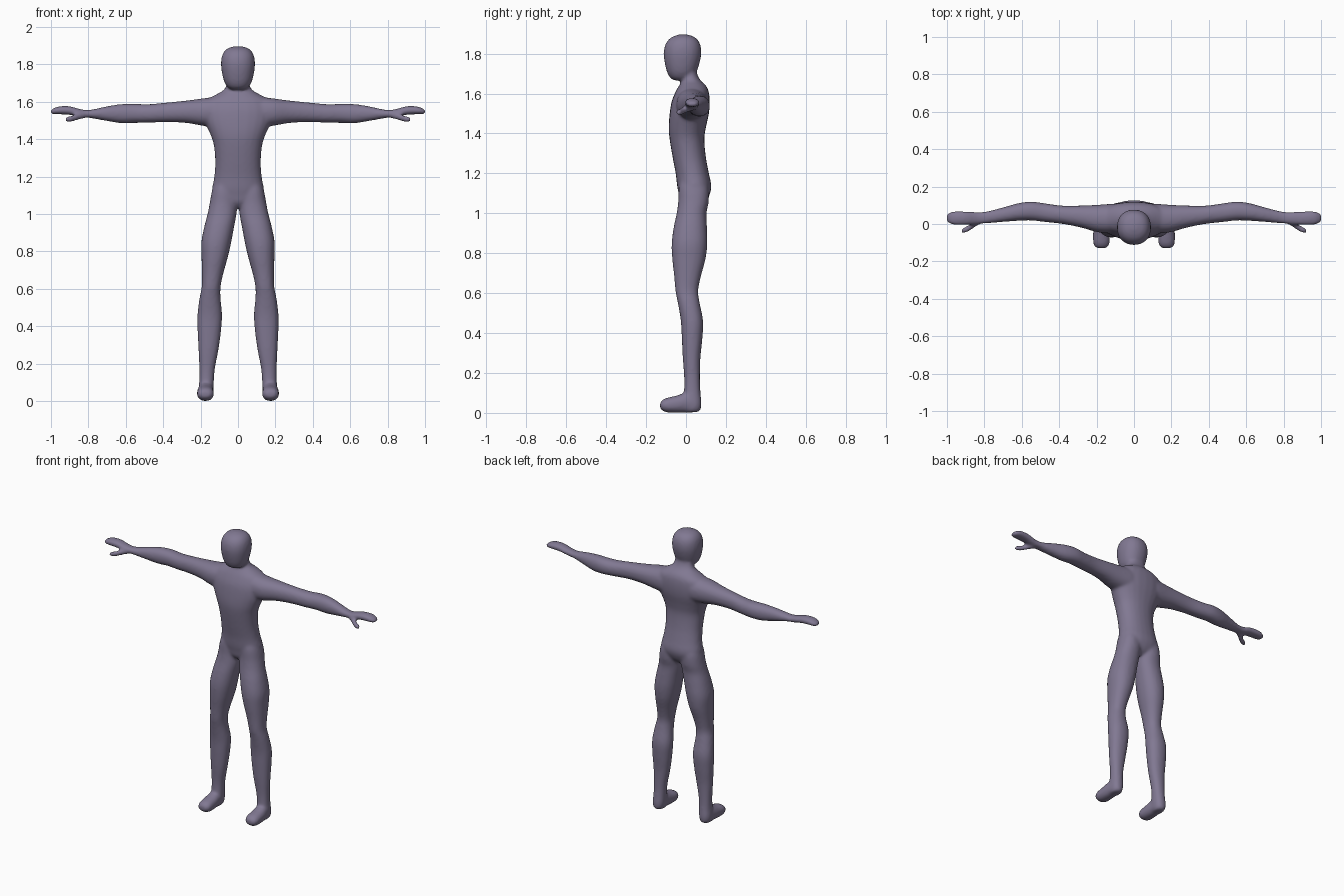
import bpy, bmesh, math

bm = bmesh.new()
SIDES, STEPS = 24, 4


def spline(p0, p1, p2, p3, t):
    return tuple(0.5 * (2 * b + (c - a) * t + (2 * a - 5 * b + 4 * c - d) * t * t
                        + (3 * b - a - 3 * c + d) * t ** 3)
                 for a, b, c, d in zip(p0, p1, p2, p3))


def loft(rings, place, power=2.2, sign=1):
    """Rings are (position, u_min, u_max, v_min, v_max); place maps (pos, u, v) to xyz."""
    fine = []
    n = len(rings)
    for i in range(n - 1):
        ctrl = [rings[min(max(k, 0), n - 1)] for k in (i - 1, i, i + 1, i + 2)]
        fine += [spline(*ctrl, s / STEPS) for s in range(STEPS)]
    fine.append(rings[-1])
    loops = []
    for pos, u0, u1, v0, v1 in fine:
        loop = []
        for k in range(SIDES):
            a = 2 * math.pi * k / SIDES
            c, s = math.cos(a), math.sin(a)
            u = (u0 + u1) / 2 + (u1 - u0) / 2 * math.copysign(abs(c) ** (2 / power), c)
            v = (v0 + v1) / 2 + (v1 - v0) / 2 * math.copysign(abs(s) ** (2 / power), s)
            x, y, z = place(pos, u, v)
            loop.append(bm.verts.new((x * sign, y, z)))
        loops.append(loop)
    for a, b in zip(loops, loops[1:]):
        for k in range(SIDES):
            j = (k + 1) % SIDES
            bm.faces.new((a[k], a[j], b[j], b[k]))
    bm.faces.new(loops[0][::-1])
    bm.faces.new(loops[-1])


along_z = lambda p, u, v: (u, v, p)
along_x = lambda p, u, v: (p, u, v)
along_y = lambda p, u, v: (u, p, v)

# Torso and neck: z, half width, front y, back y
torso = [(1.035, .06, -.005, .07), (1.06, .115, -.028, .10), (1.10, .136, -.037, .121),
         (1.14, .138, -.045, .127), (1.20, .127, -.052, .115),
         (1.28, .122, -.067, .10), (1.37, .130, -.082, .092), (1.43, .150, -.087, .10),
         (1.50, .180, -.082, .115), (1.56, .185, -.072, .119), (1.61, .165, -.052, .114),
         (1.64, .115, -.035, .10), (1.665, .075, -.02, .074), (1.70, .06, -.015, .056),
         (1.76, .05, -.01, .05)]
loft([(z, -w, w, f, b) for z, w, f, b in torso], along_z)

# Head: z, half width, front y, back y
head = [(1.666, .035, -.06, .0), (1.68, .057, -.08, .03), (1.71, .075, -.096, .053),
        (1.76, .087, -.108, .07), (1.805, .091, -.112, .077), (1.845, .086, -.104, .072),
        (1.873, .071, -.085, .056), (1.889, .048, -.058, .031), (1.897, .015, -.03, .0)]
loft([(z, -w, w, f, b) for z, w, f, b in head], along_z, 2.2)

# Arm and mitten hand: x, y range, z range
arm = [(.10, -.05, .11, 1.46, 1.63), (.19, -.045, .103, 1.472, 1.618),
       (.28, -.02, .099, 1.487, 1.606), (.38, 0, .098, 1.491, 1.596),
       (.48, .011, .111, 1.488, 1.587), (.55, .019, .120, 1.487, 1.589),
       (.62, .017, .111, 1.485, 1.588), (.70, .011, .089, 1.497, 1.576),
       (.79, .003, .067, 1.513, 1.557), (.84, -.002, .064, 1.518, 1.560),
       (.90, -.006, .067, 1.530, 1.576), (.96, -.005, .068, 1.533, 1.575),
       (.99, .004, .061, 1.533, 1.563), (1.002, .018, .046, 1.541, 1.555)]
# Thumb: x, centre y, centre z, radius
thumb = [(.80, .03, 1.535, .018), (.84, .008, 1.525, .018), (.88, -.02, 1.512, .017),
         (.91, -.034, 1.506, .015), (.925, -.038, 1.505, .009)]
# Leg: z, x range, y range
leg = [(1.20, .02, .112, -.02, .085), (1.13, .008, .138, -.036, .112),
       (1.06, .006, .151, -.039, .114), (1.0, .008, .163, -.047, .103),
       (.93, .021, .181, -.062, .105), (.85, .036, .196, -.072, .107),
       (.77, .054, .195, -.069, .098), (.68, .079, .193, -.059, .074),
       (.61, .093, .194, -.053, .061), (.55, .093, .206, -.041, .069),
       (.46, .085, .217, -.026, .086), (.37, .091, .216, -.021, .082),
       (.27, .105, .211, -.016, .072), (.17, .124, .207, -.009, .070),
       (.10, .129, .208, -.011, .073), (.05, .131, .212, -.02, .078),
       (.015, .138, .207, -.02, .073), (.003, .15, .195, -.01, .055)]
# Foot: y, x range, z range
foot = [(.055, .138, .208, .004, .08), (0, .132, .215, .001, .10), (-.05, .129, .219, 0, .086),
        (-.095, .129, .219, .002, .076), (-.12, .138, .211, .012, .064),
        (-.13, .155, .195, .024, .05)]
for side in (1, -1):
    loft(arm, along_x, sign=side)
    loft([(x, y - r, y + r, z - r, z + r) for x, y, z, r in thumb], along_x, sign=side)
    loft(leg, along_z, sign=side)
    loft(foot, along_y, sign=side)

bmesh.ops.recalc_face_normals(bm, faces=bm.faces)
mesh = bpy.data.meshes.new("body")
bm.to_mesh(mesh)
bm.free()
body = bpy.data.objects.new("body", mesh)
bpy.context.collection.objects.link(body)

# Muted violet skin
skin = bpy.data.materials.new("muted_violet")
skin.diffuse_color = (0.22, 0.19, 0.29, 1)
mesh.materials.append(skin)

# Fuse the overlapping parts into one smooth skin
fuse = body.modifiers.new("fuse", 'REMESH')
fuse.mode = 'VOXEL'
fuse.voxel_size = 0.008
fuse.use_smooth_shade = True
relax = body.modifiers.new("relax", 'SMOOTH')
relax.factor = 0.5
relax.iterations = 10
